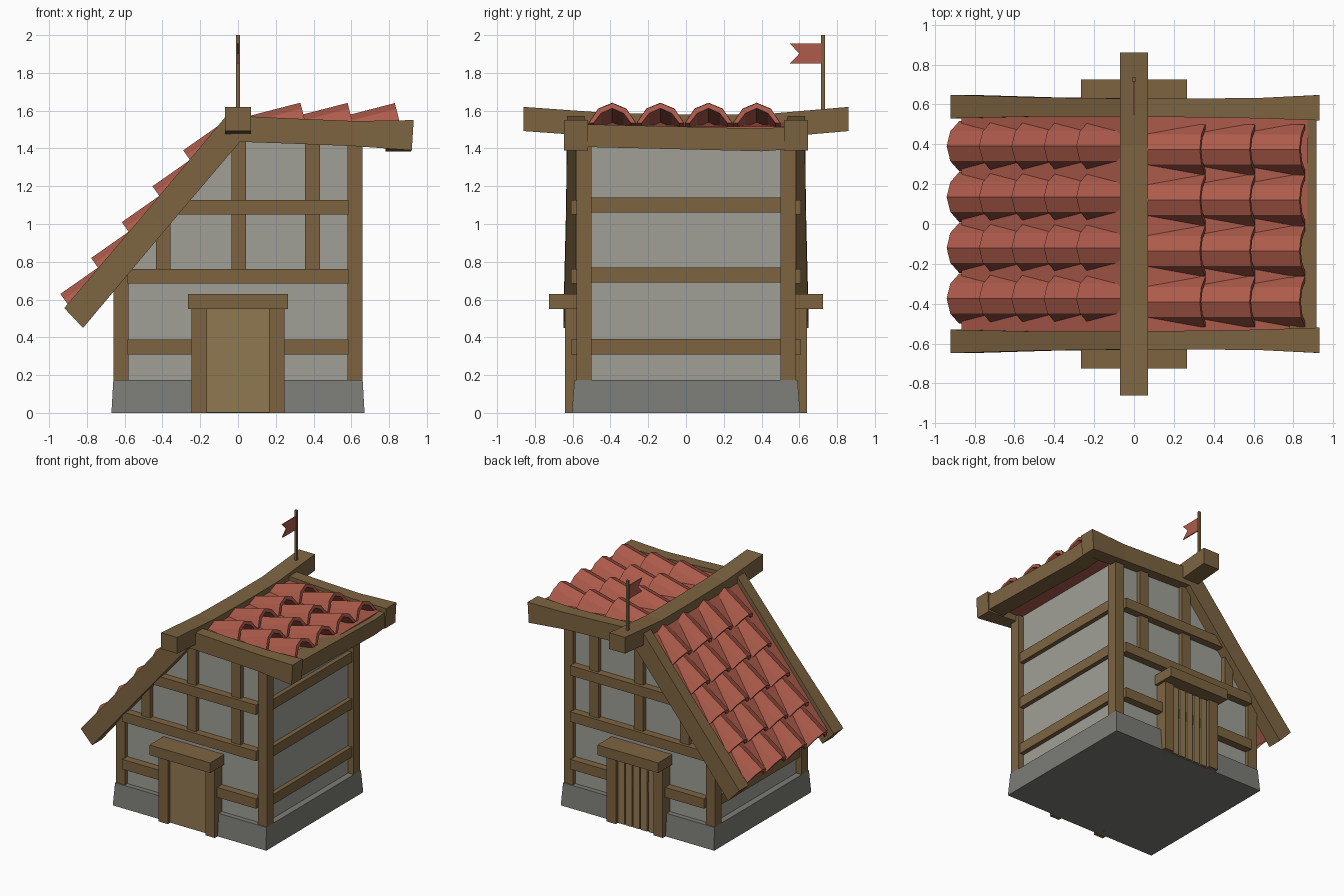
import bpy, bmesh
from math import radians, sin, cos
from mathutils import Vector

if "Cube" in bpy.data.objects:
    bpy.data.objects.remove(bpy.data.objects["Cube"])


def material(name, rgb):
    m = bpy.data.materials.new(name)
    m.diffuse_color = (*rgb, 1)
    m.use_nodes = True
    m.node_tree.nodes["Principled BSDF"].inputs["Base Color"].default_value = m.diffuse_color
    return m


WOOD = material("wood", (0.205, 0.127, 0.053))
DOOR = material("door_wood", (0.28, 0.19, 0.085))
TILE = material("clay", (0.42, 0.105, 0.07))
PLASTER = material("plaster", (0.35, 0.35, 0.31))
STONE = material("stone", (0.2, 0.2, 0.185))


def loft(name, rings, mat):
    """Closed solid through equal-length rings of points."""
    bm = bmesh.new()
    vs = [[bm.verts.new(p) for p in ring] for ring in rings]
    n = len(vs[0])
    for a, b in zip(vs, vs[1:]):
        for i in range(n):
            j = (i + 1) % n
            bm.faces.new((a[i], a[j], b[j], b[i]))
    bm.faces.new(vs[0])
    bm.faces.new(vs[-1])
    bmesh.ops.recalc_face_normals(bm, faces=bm.faces)
    me = bpy.data.meshes.new(name)
    bm.to_mesh(me)
    bm.free()
    me.materials.append(mat)
    ob = bpy.data.objects.new(name, me)
    bpy.context.collection.objects.link(ob)
    return ob


def rect(x0, x1, y0, y1, z):
    return [(x0, y0, z), (x1, y0, z), (x1, y1, z), (x0, y1, z)]


def box(name, x0, x1, y0, y1, z0, z1, mat=WOOD):
    return loft(name, [rect(x0, x1, y0, y1, z0), rect(x0, x1, y0, y1, z1)], mat)


def prism_y(name, pts, y0, y1, mat):
    return loft(name, [[(x, y, z) for x, z in pts] for y in (y0, y1)], mat)


def box_y(name, x0, x1, ya, yb, z0, z1, mat=WOOD):
    """Box on the front or back, ya and yb given for either sign."""
    return box(name, x0, x1, min(ya, yb), max(ya, yb), z0, z1, mat)


# Stone base and plaster body
loft("foundation", [rect(-.67, .67, -.605, .605, 0), rect(-.66, .66, -.59, .59, .175)], STONE)
prism_y("plaster_walls", [(-.61, .15), (.61, .15), (.61, 1.46), (0, 1.48), (-.61, .77)],
        -.55, .55, PLASTER)

# Timber frame, front and back
for s, side in ((-1, "front"), (1, "back")):
    prism_y(f"{side}_left_post", [(-.66, .175), (-.58, .175), (-.58, .8), (-.66, .71)],
            s * .50, s * .58, WOOD)
    box_y(f"{side}_right_post", .58, .66, s * .50, s * .58, .175, 1.45)
    for i, (x0, x1, z0) in enumerate([(-.585, .585, .31), (-.585, .585, .685), (-.33, .585, 1.05)]):
        box_y(f"{side}_rail_{i}", x0, x1, s * .53, s * .61, z0, z0 + .078)
    for i, (x0, top) in enumerate([(-.435, 1.0), (-.035, 1.45), (.355, 1.45)]):
        box_y(f"{side}_stud_{i}", x0, x0 + .078, s * .53, s * .585, .74, top)
    # Doorway
    for x0 in (-.245, .165):
        box_y(f"{side}_door_post", x0, x0 + .08, s * .54, s * .64, 0, .56)
    box_y(f"{side}_door_lintel", -.265, .265, s * .54, s * .725, .55, .63)

# Side rails
for i, z0 in enumerate((.31, .69, 1.06)):
    box(f"right_rail_{i}", .58, .645, -.51, .51, z0, z0 + .08)
box("left_rail", -.645, -.58, -.51, .51, .31, .39)

# Front door is one panel, back door is planked
box("front_door", -.17, .17, -.615, -.54, .003, .555, DOOR)
box("back_door_backing", -.17, .17, .54, .60, .003, .555, WOOD)
for i in range(5):
    x = -.165 + i * .066
    box(f"back_door_plank_{i}", x + .006, x + .060, .56, .62, .003, .555, DOOR)

# Roof boards
prism_y("left_roof_board", [(-.865, .57), (-.03, 1.56), (-.03, 1.48), (-.83, .53)], -.54, .54, TILE)
prism_y("right_roof_board", [(-.04, 1.54), (.87, 1.515), (.87, 1.455), (-.04, 1.47)],
        -.54, .54, TILE)

# Gable boards: top x, top z, bottom x, bottom z, inner y, outer y
gable = [(-.92, .555, -.82, .45, .53, .648), (-.47, 1.085, -.38, .975, .54, .635),
         (-.06, 1.575, .01, 1.435, .54, .63), (.3, 1.558, .3, 1.425, .535, .63),
         (.62, 1.545, .62, 1.412, .53, .632), (.93, 1.55, .92, 1.39, .52, .647)]
for s, side in ((-1, "front"), (1, "back")):
    loft(f"{side}_gable_board",
         [[(a, s * p, b), (a, s * q, b), (c, s * q, d), (c, s * p, d)]
          for a, b, c, d, p, q in gable], WOOD)

# Sagging eave beam and ridge beam
loft("right_eave_beam", [[(.78, y, z), (.915, y, z), (.915, y, z + .12), (.78, y, z + .12)]
                         for y, z in ((-.54, 1.408), (0, 1.395), (.4, 1.385), (.54, 1.395))], WOOD)
loft("ridge_beam", [[(-.07, y, z - .128), (.07, y, z - .128), (.07, y, z), (-.07, y, z)]
                    for y, z in ((-.86, 1.62), (-.4, 1.587), (0, 1.58), (.4, 1.58), (.86, 1.62))], WOOD)

# Arched tiles: (half width, height) section, swept up the slope from the tip
OUTER = [(-.126, 0), (-.075, .078), (0, .11), (.075, .078), (.126, 0)]
INNER = [(.1, 0), (.06, .054), (0, .082), (-.06, .054), (-.1, 0)]


def tile(name, tip, run, up, y):
    base = Vector((tip[0], y, tip[1])) - up * .11
    rings = [[base + run * d + up * h + Vector((0, w, 0)) for w, h in OUTER + INNER]
             for d in (0, .3)]
    loft(name, rings, TILE)


def slope(side, tips, sign, angle, offset):
    a = radians(angle)
    run = Vector((-sign * cos(a), 0, sin(a)))
    up = Vector((sign * sin(a), 0, cos(a)))
    for r, tip in enumerate(tips):
        for c in range(4):
            tile(f"{side}_tile_{r}_{c}", tip, run, up, (c - 1.5) * .255 + offset)


slope("left", [(-.94 + i * .1625, .63 + i * .19) for i in range(5)], -1, 35, .008)
slope("right", [(.33 + i * .25, 1.642 - i * .001) for i in range(3)], 1, -14.5, -.008)

# Flag on the back end of the ridge
box("flag_pole", -.01, .01, .716, .736, 1.58, 2.0)
flag = [(.72, 1.85), (.55, 1.85), (.60, 1.902), (.55, 1.955), (.72, 1.955)]
loft("flag", [[(x, y, z) for y, z in flag] for x in (-.004, .004)], TILE)
